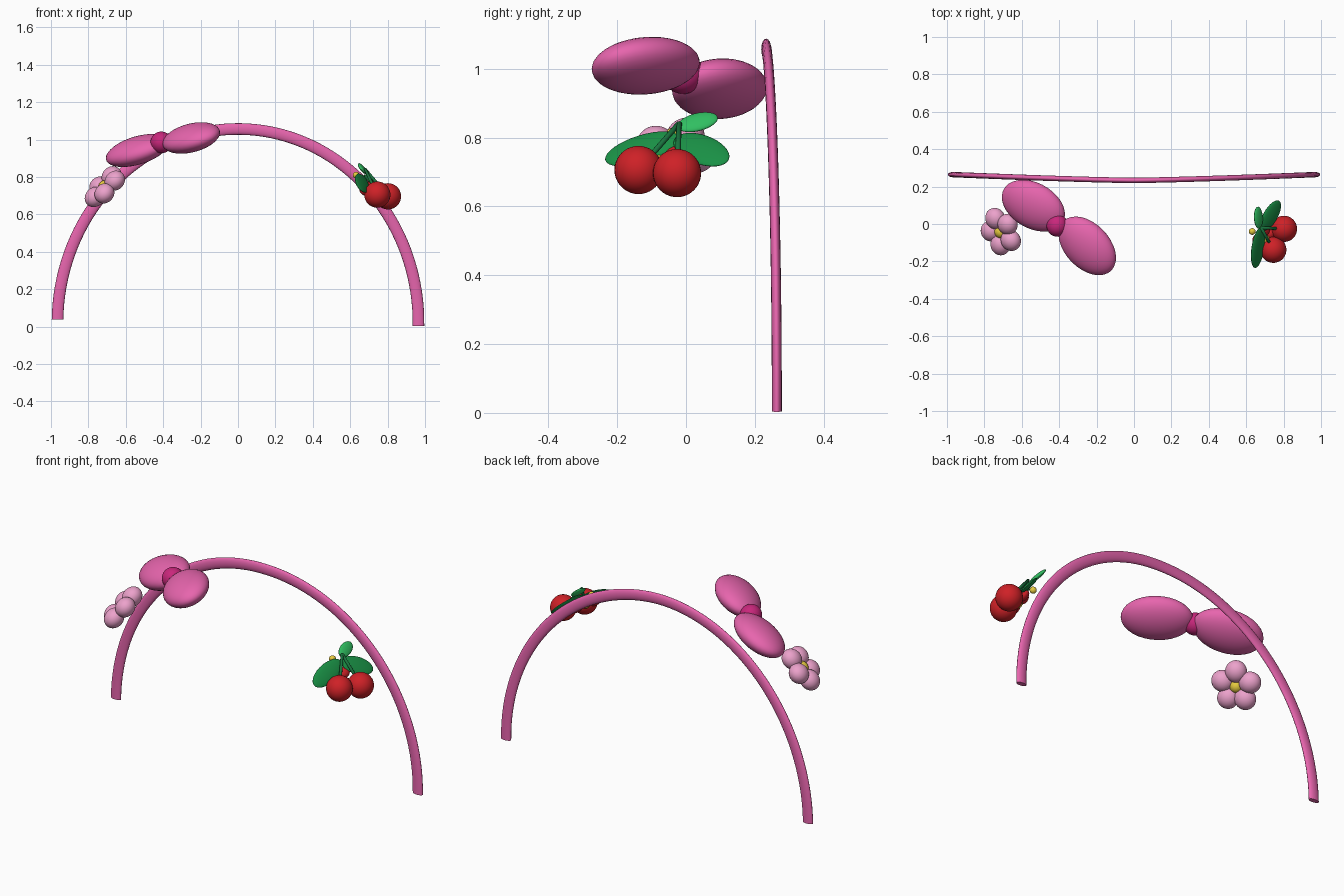
import bpy, bmesh
from math import sin, cos, pi, radians
from mathutils import Vector, Matrix

if "Cube" in bpy.data.objects:
    bpy.data.objects.remove(bpy.data.objects["Cube"])


def material(name, rgb):
    m = bpy.data.materials.new(name)
    m.diffuse_color = (*rgb, 1)
    m.use_nodes = True
    m.node_tree.nodes["Principled BSDF"].inputs["Base Color"].default_value = m.diffuse_color
    return m


PINK = material("pink", (0.80, 0.13, 0.42))
DEEP = material("deep_pink", (0.58, 0.02, 0.20))
PALE = material("pale_pink", (0.84, 0.36, 0.60))
YELLOW = material("yellow", (0.80, 0.60, 0.05))
RED = material("red", (0.62, 0.015, 0.02))
GREEN = material("green", (0.01, 0.28, 0.06))
LIGHT_GREEN = material("light_green", (0.03, 0.52, 0.12))
STEM = material("stem_green", (0.01, 0.18, 0.05))


def finish(bm, name, mat):
    for f in bm.faces:
        f.smooth = True
    me = bpy.data.meshes.new(name)
    bm.to_mesh(me)
    bm.free()
    me.materials.append(mat)
    ob = bpy.data.objects.new(name, me)
    bpy.context.collection.objects.link(ob)
    return ob


def ellipsoid(name, center, size, mat, rot=Matrix.Identity(4)):
    bm = bmesh.new()
    m = Matrix.Translation(center) @ rot @ Matrix.Diagonal((*size, 1))
    bmesh.ops.create_uvsphere(bm, u_segments=32, v_segments=20, radius=1, matrix=m)
    return finish(bm, name, mat)


def leaf(name, base, tip, width, mat, normal=Vector((0.75, -0.1, 0.65))):
    base, tip = Vector(base), Vector(tip)
    u = (tip - base).normalized()
    w = normal.cross(u).normalized()
    rot = Matrix((u, w, u.cross(w))).transposed().to_4x4()
    ellipsoid(name, (base + tip) / 2, ((tip - base).length / 2, width, 0.012), mat, rot)


def stem(name, a, b, radius):
    a, b = Vector(a), Vector(b)
    bm = bmesh.new()
    m = Matrix.Translation((a + b) / 2) @ (b - a).to_track_quat('Z', 'Y').to_matrix().to_4x4()
    bmesh.ops.create_cone(bm, cap_ends=True, segments=12, radius1=radius, radius2=radius,
                          depth=(b - a).length, matrix=m)
    finish(bm, name, STEM)


def flower(name, center, tilt, ring, petal, core, start, mat):
    # five rounded petals on a ring tilted outward and to the front, with a yellow centre
    rot = Matrix.Rotation(tilt, 4, 'Y') @ Matrix.Rotation(radians(18), 4, 'X')
    for i in range(5):
        a = start + i * 2 * pi / 5
        turn = rot @ Matrix.Rotation(a, 4, 'Z')
        p = Vector(center) + turn @ Vector((ring, 0, 0))
        ellipsoid(f"{name}_petal_{i + 1}", p, petal, mat, turn)
    ellipsoid(name + "_centre", center, (core,) * 3, YELLOW)


# headband: oval section swept along an arch that leans slightly back at the ends
bm = bmesh.new()
N, S = 72, 16
rings = []
for i in range(N + 1):
    t = radians(-89 + 179.9 * i / N)
    c = Vector((0.965 * sin(t), 0.233 + 0.031 * abs(sin(t)) ** 1.3, 0.02 + 1.037 * cos(t)))
    out = Vector((sin(t), 0, cos(t)))
    rings.append([bm.verts.new(c + out * 0.031 * cos(2 * pi * j / S)
                               + Vector((0, 0.0145 * sin(2 * pi * j / S), 0))) for j in range(S)])
for r, q in zip(rings, rings[1:]):
    for j in range(S):
        k = (j + 1) % S
        bm.faces.new((r[j], r[k], q[k], q[j]))
caps = [bm.faces.new(rings[0]), bm.faces.new(rings[-1])]
bmesh.ops.recalc_face_normals(bm, faces=bm.faces[:])
band = finish(bm, "headband", PINK)
for i in (-1, -2):
    band.data.polygons[i].use_smooth = False

# bow: two flattened loops and a knot
lean = Matrix.Rotation(radians(-21), 4, 'Y') @ Matrix.Rotation(radians(14), 4, 'X')
for side, p, turn in (("left", (-0.538, 0.098, 0.942), -27), ("right", (-0.25, -0.117, 1.009), -47)):
    ellipsoid("bow_loop_" + side, p, (0.185, 0.128, 0.07), PINK,
              lean @ Matrix.Rotation(radians(turn), 4, 'Z'))
ellipsoid("bow_knot", (-0.41, -0.008, 0.985), (0.058, 0.06, 0.058), DEEP)

# blossom on the left
flower("blossom", (-0.711, -0.042, 0.748), radians(-46), 0.077, (0.058, 0.056, 0.05),
       0.035, radians(33), PALE)

# cherry pair with stems
apex = (0.68, -0.02, 0.842)
for side, p in (("front", (0.745, -0.138, 0.706)), ("back", (0.802, -0.026, 0.697))):
    ellipsoid("cherry_" + side, p, (0.07,) * 3, RED)
    stem("cherry_stem_" + side, apex, p, 0.008)

# leaves
leaf("leaf_front", (0.675, -0.02, 0.80), (0.65, -0.235, 0.735), 0.052, GREEN)
leaf("leaf_back", (0.68, -0.03, 0.80), (0.78, 0.12, 0.73), 0.052, GREEN)
leaf("leaf_top", (0.67, -0.025, 0.83), (0.66, 0.092, 0.86), 0.033, LIGHT_GREEN)

# small red flower tucked behind the cherries
flower("small_flower", (0.70, -0.082, 0.725), radians(46), 0.055, (0.034, 0.03, 0.022),
       0.025, radians(35), RED)
ellipsoid("small_bud", (0.632, -0.04, 0.81), (0.018,) * 3, YELLOW)
